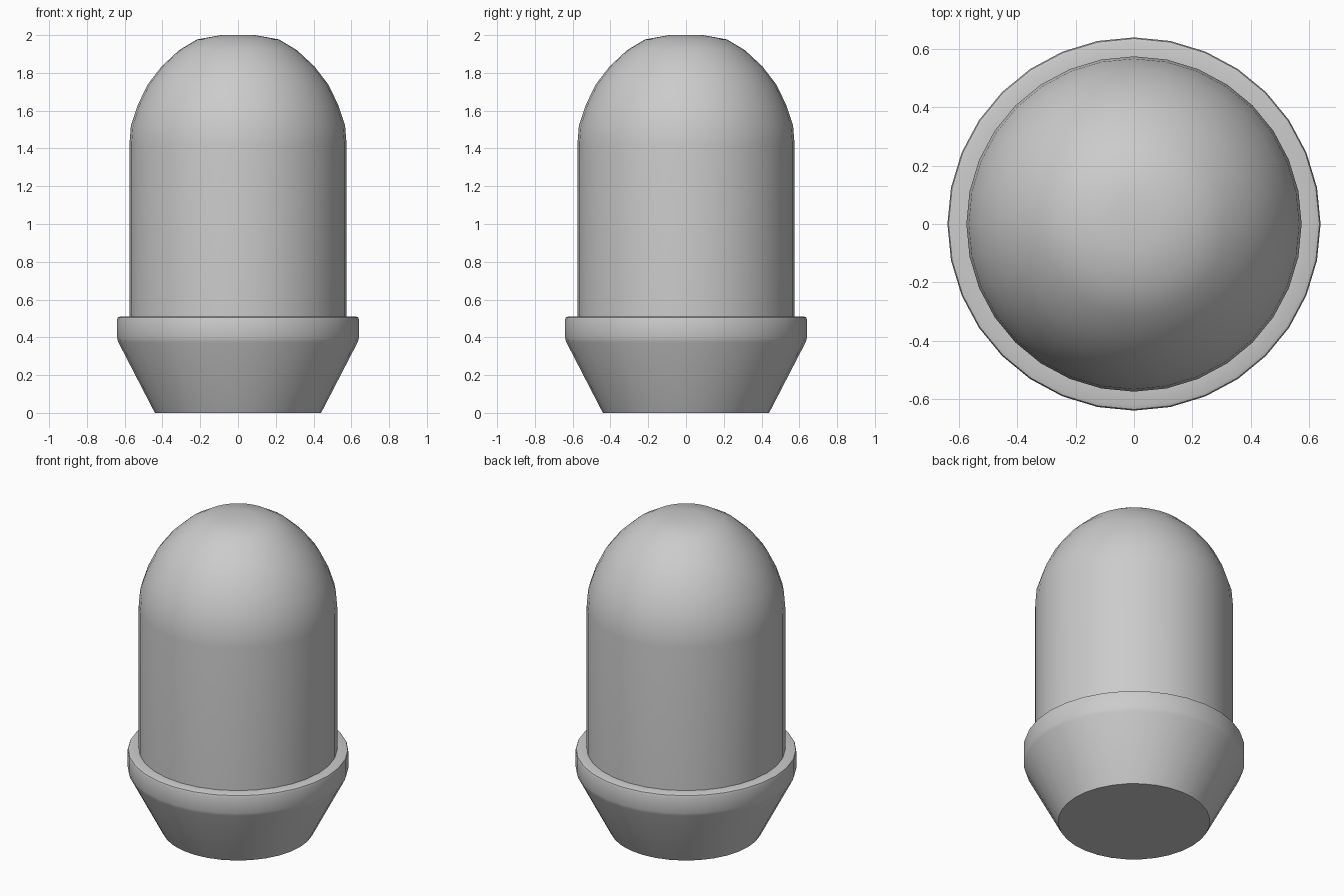
import bpy, bmesh, math

if "Cube" in bpy.data.objects:
    bpy.data.objects.remove(bpy.data.objects["Cube"])

SIDES = 32


def lathe(name, profile, cap_bottom=False):
    """Revolve (radius, z) points, listed bottom to top, around the z axis."""
    bm = bmesh.new()
    rings = []
    for r, z in profile:
        if r == 0:
            rings.append([bm.verts.new((0, 0, z))])
        else:
            rings.append([bm.verts.new((r * math.cos(a), r * math.sin(a), z))
                          for a in (2 * math.pi * i / SIDES for i in range(SIDES))])
    for low, high in zip(rings, rings[1:]):
        for i in range(SIDES):
            j = (i + 1) % SIDES
            if len(high) == 1:
                bm.faces.new((low[i], low[j], high[0]))
            else:
                bm.faces.new((low[i], low[j], high[j], high[i]))
    if cap_bottom:
        bm.faces.new(rings[0][::-1])
    mesh = bpy.data.meshes.new(name)
    bm.to_mesh(mesh)
    bm.free()
    obj = bpy.data.objects.new(name, mesh)
    bpy.context.collection.objects.link(obj)
    bpy.ops.object.select_all(action='DESELECT')
    obj.select_set(True)
    bpy.context.view_layer.objects.active = obj
    bpy.ops.object.shade_smooth_by_angle(angle=math.radians(30))
    return obj


# Tapered base with a softly bevelled collar
lathe("tapered_base", [(0.44, 0), (0.634, 0.375), (0.64, 0.395), (0.64, 0.495),
                       (0.636, 0.506), (0.625, 0.51), (0.565, 0.51)],
      cap_bottom=True)

# Straight body closed by a rounded dome
lathe("domed_body", [(0.575, 0.50), (0.575, 1.42), (0.567, 1.52), (0.531, 1.63),
                     (0.477, 1.74), (0.404, 1.835), (0.312, 1.92),
                     (0.217, 1.977), (0.09, 2.0), (0, 2.0)])
